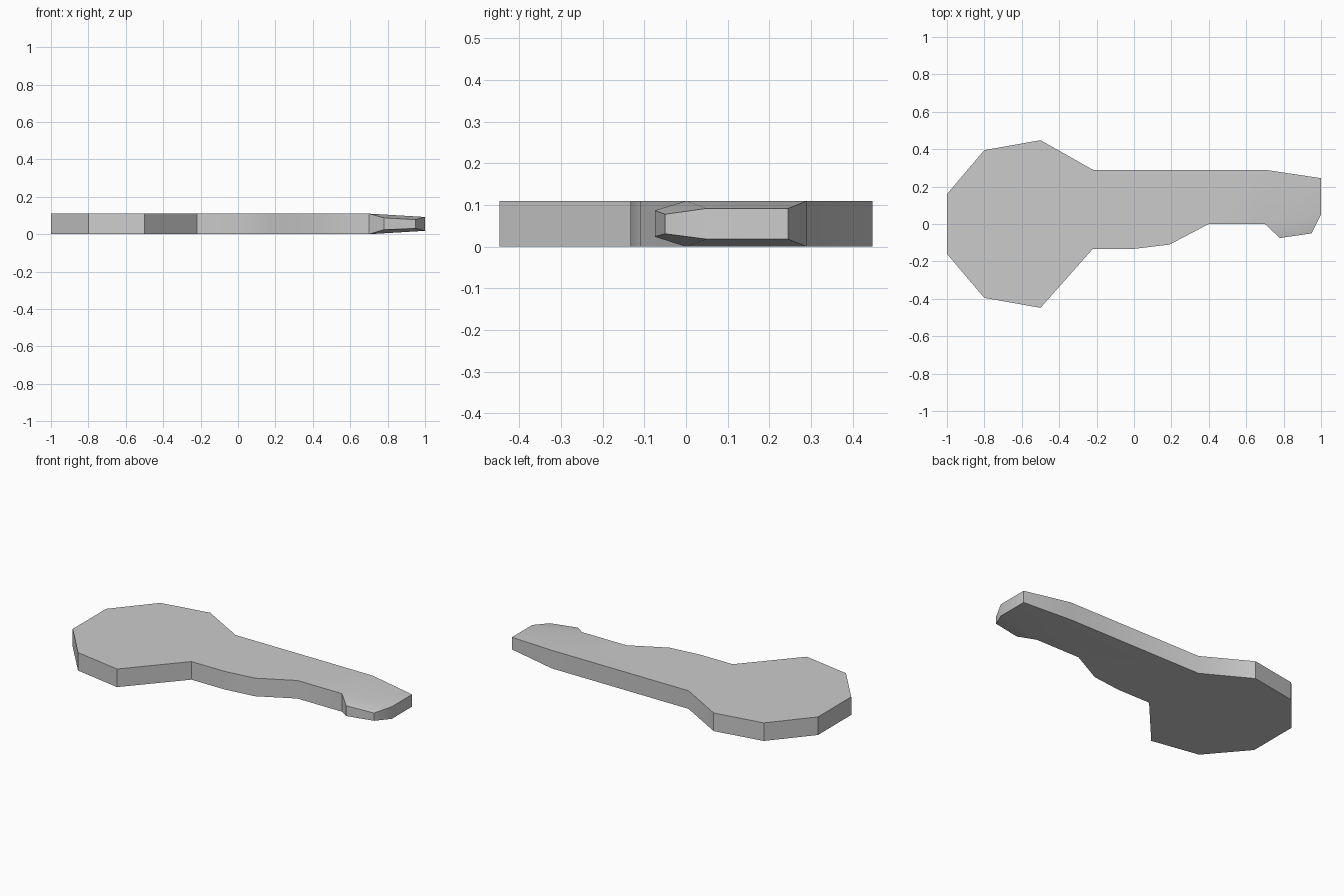
import bpy, bmesh, math

if "Cube" in bpy.data.objects:
    bpy.data.objects.remove(bpy.data.objects["Cube"])

H = 0.11
# Outline seen from above: x, y, edge inset from the bottom and top planes
outline = [
    (-1, -0.16, 0, 0), (-0.8, -0.395, 0, 0), (-0.5, -0.448, 0, 0),
    (-0.22, -0.133, 0, 0), (0, -0.133, 0, 0), (0.19, -0.11, 0, 0), (0.4, 0, 0, 0),
    (0.7, 0, 0, 0), (0.78, -0.075, 0.024, 0.023), (0.95, -0.05, 0.031, 0.032),
    (1, 0.05, 0.018, 0.018), (1, 0.245, 0.018, 0.018),
    (0.7, 0.29, 0, 0), (-0.22, 0.29, 0, 0), (-0.5, 0.448, 0, 0),
    (-0.8, 0.395, 0, 0), (-1, 0.16, 0, 0),
]
n = len(outline)
bm = bmesh.new()
bottom = [bm.verts.new((x, y, lo)) for x, y, lo, hi in outline]
top = [bm.verts.new((x, y, H - hi)) for x, y, lo, hi in outline]

# Flat body, sloping tip and hooked tooth, on both sides
body = [i for i in range(n) if not 8 <= i <= 11]
for region in (body, [7, 10, 11, 12], [7, 8, 9, 10]):
    bm.faces.new([top[i] for i in region])
    bm.faces.new([bottom[i] for i in reversed(region)])

# Side walls
for i in range(n):
    j = (i + 1) % n
    bm.faces.new((bottom[i], bottom[j], top[j], top[i]))
bmesh.ops.recalc_face_normals(bm, faces=bm.faces[:])

mesh = bpy.data.meshes.new("key_body")
bm.to_mesh(mesh)
bm.free()
key = bpy.data.objects.new("key_body", mesh)
bpy.context.collection.objects.link(key)
bpy.context.view_layer.objects.active = key
key.select_set(True)
bpy.ops.object.shade_smooth_by_angle(angle=math.radians(30))
